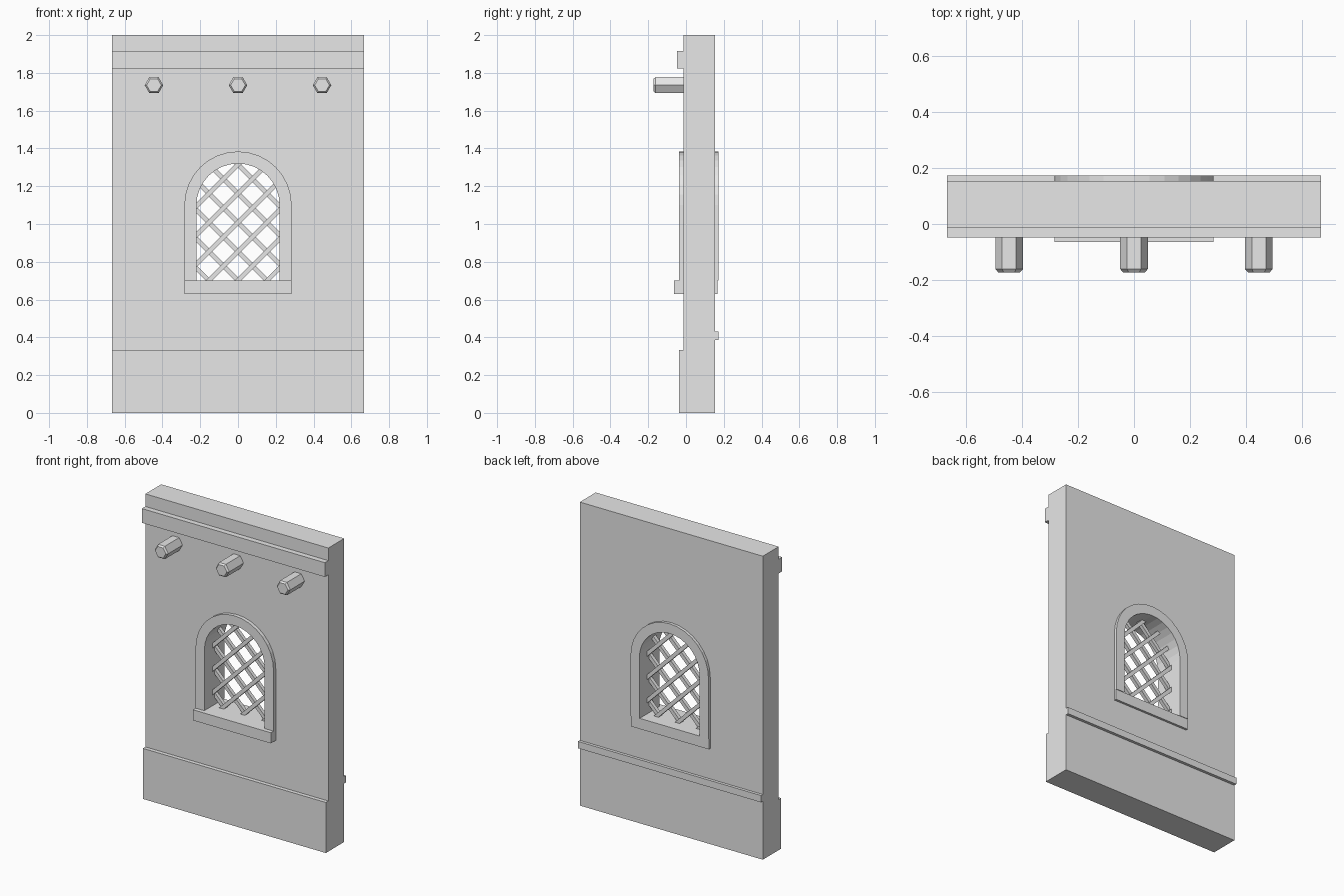
import bpy, bmesh, math
from mathutils import Matrix, Vector

old = bpy.data.objects.get("Cube")
if old:
    bpy.data.objects.remove(old, do_unlink=True)

stone = bpy.data.materials.new("light_grey")
stone.use_nodes = True
GREY = (0.8, 0.8, 0.8, 1)
stone.diffuse_color = GREY
stone.node_tree.nodes["Principled BSDF"].inputs["Base Color"].default_value = GREY

HALF_W = 0.667
FRONT, BACK = -0.012, 0.153
SPRING, SILL_TOP = 1.1, 0.70
R_IN, R_OUT = 0.22, 0.284


def finish(name, bm):
    bmesh.ops.recalc_face_normals(bm, faces=bm.faces)
    mesh = bpy.data.meshes.new(name)
    bm.to_mesh(mesh)
    bm.free()
    mesh.materials.append(stone)
    obj = bpy.data.objects.new(name, mesh)
    bpy.context.collection.objects.link(obj)
    return obj


def box(name, half_x, y0, y1, z0, z1):
    bm = bmesh.new()
    bmesh.ops.create_cube(bm, size=1)
    bmesh.ops.scale(bm, vec=(2 * half_x, y1 - y0, z1 - z0), verts=bm.verts)
    bmesh.ops.translate(bm, vec=(0, (y0 + y1) / 2, (z0 + z1) / 2), verts=bm.verts)
    return finish(name, bm)


def prism(name, outline, y0, y1):
    """Extrude an outline of (x, z) points from y0 to y1."""
    bm = bmesh.new()
    face = bm.faces.new([bm.verts.new((x, y0, z)) for x, z in outline])
    ext = bmesh.ops.extrude_face_region(bm, geom=[face], use_keep_orig=True)
    moved = [g for g in ext["geom"] if isinstance(g, bmesh.types.BMVert)]
    bmesh.ops.translate(bm, vec=(0, y1 - y0, 0), verts=moved)
    return finish(name, bm)


def arch(r, bottom, steps=16):
    """Round-headed outline from lower right to lower left."""
    curve = [(r * math.cos(math.pi * i / steps), SPRING + r * math.sin(math.pi * i / steps))
             for i in range(steps + 1)]
    return [(r, bottom)] + curve + [(-r, bottom)]


# Wall with arched opening
wall = box("wall", HALF_W, FRONT, BACK, 0, 2)
cutter = prism("opening_cutter", arch(0.25, 0.67), -0.5, 0.5)
cutter.hide_render = True
cut = wall.modifiers.new("opening", "BOOLEAN")
cut.operation, cut.solver, cut.object = "DIFFERENCE", "EXACT", cutter
bpy.context.view_layer.update()
cut_mesh = bpy.data.meshes.new_from_object(
    wall.evaluated_get(bpy.context.evaluated_depsgraph_get()))
wall.modifiers.clear()
wall.data = cut_mesh
bpy.data.objects.remove(cutter, do_unlink=True)

# Plinth, cornice band and rear rail
box("plinth", HALF_W, -0.038, FRONT, 0, 0.333)
box("cornice_band", HALF_W, -0.048, FRONT, 1.823, 1.917)
box("rear_rail", HALF_W, BACK, 0.172, 0.385, 0.43)

# Window surround and sill
prism("window_frame", arch(R_OUT, SILL_TOP) + arch(R_IN, SILL_TOP)[::-1], -0.036, 0.172)
box("window_sill", R_OUT, -0.064, 0.168, 0.63, SILL_TOP)

# Diagonal lattice bars, clipped to the opening
PITCH, BAR = 0.154, 0.024


def inside(x, z):
    if abs(x) > R_IN or z < SILL_TOP:
        return False
    return z < SPRING or math.hypot(x, z - SPRING) < R_IN


for side, tag, y in ((1, "rising", 0.06), (-1, "falling", 0.08)):
    for k in range(-2, 7):
        z0 = SILL_TOP + k * PITCH
        hits = [t for t in (i * 0.004 for i in range(-80, 81)) if inside(t, z0 + side * t)]
        if len(hits) < 5:
            continue
        a, b = hits[0] - 0.012, hits[-1] + 0.012
        mid = (a + b) / 2
        bm = bmesh.new()
        bmesh.ops.create_cube(bm, size=1)
        bmesh.ops.scale(bm, vec=((b - a) * math.sqrt(2), BAR, BAR), verts=bm.verts)
        bmesh.ops.rotate(bm, matrix=Matrix.Rotation(-side * math.pi / 4, 3, "Y"), verts=bm.verts)
        bmesh.ops.translate(bm, vec=(mid, y, z0 + side * mid), verts=bm.verts)
        finish(f"lattice_{tag}_bar", bm)

# Hexagonal beam ends with chamfered tips
for x, tag in ((-0.445, "right"), (0, "middle"), (0.445, "left")):
    bm = bmesh.new()
    rings = []
    for y, r in ((FRONT + 0.01, 0.049), (-0.161, 0.049), (-0.172, 0.039)):
        rings.append([bm.verts.new(Vector((x + r * math.cos(i * math.pi / 3), y,
                                           1.735 + r * math.sin(i * math.pi / 3))))
                      for i in range(6)])
    for lo, hi in zip(rings, rings[1:]):
        for i in range(6):
            j = (i + 1) % 6
            bm.faces.new((lo[i], lo[j], hi[j], hi[i]))
    bm.faces.new(rings[0])
    bm.faces.new(rings[-1])
    finish(f"beam_end_{tag}", bm)
